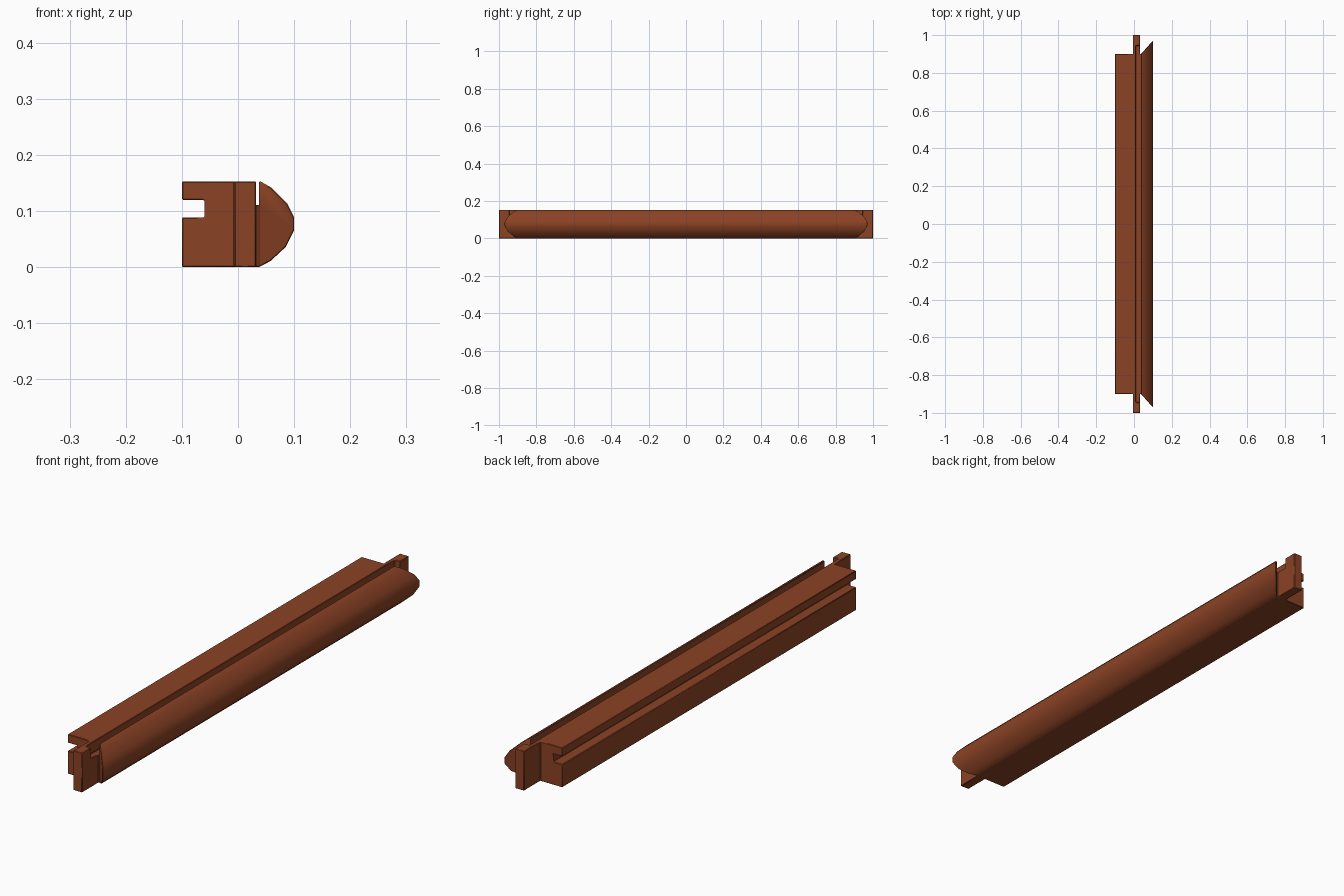
import bpy, math

if "Cube" in bpy.data.objects:
    bpy.data.objects.remove(bpy.data.objects["Cube"])

H = 0.153      # rail height
JOIN = 0.037   # x where the moulding meets the rail

wood = bpy.data.materials.new("reddish_brown_wood")
wood.diffuse_color = (0.26, 0.055, 0.018, 1)
wood.use_nodes = True
wood.node_tree.nodes["Principled BSDF"].inputs["Base Color"].default_value = wood.diffuse_color


def prism(name, profile, end):
    """Extrude an (x, z) profile along y; end(x) gives the half length."""
    n = len(profile)
    verts = [(x, s * end(x), z) for s in (-1, 1) for x, z in profile]
    faces = [tuple(range(n))[::-1], tuple(range(n, 2 * n))]
    faces += [(i, (i + 1) % n, n + (i + 1) % n, n + i) for i in range(n)]
    mesh = bpy.data.meshes.new(name)
    mesh.from_pydata(verts, [], faces)
    import bmesh
    bm = bmesh.new()
    bm.from_mesh(mesh)
    bmesh.ops.recalc_face_normals(bm, faces=bm.faces)
    bm.to_mesh(mesh)
    bm.free()
    mesh.materials.append(wood)
    ob = bpy.data.objects.new(name, mesh)
    bpy.context.collection.objects.link(ob)
    return ob


def box(name, x0, x1, z0, z1, half):
    return prism(name, [(x0, z0), (x1, z0), (x1, z1), (x0, z1)], lambda x: half)


def boolean(target, other, op):
    m = target.modifiers.new(op.lower(), "BOOLEAN")
    m.operation, m.solver, m.object = op, "EXACT", other
    bpy.context.view_layer.objects.active = target
    bpy.ops.object.modifier_apply(modifier=m.name)
    bpy.data.objects.remove(other)


# Main rail with the long groove in its left side
rail = prism("window_rail", [
    (-0.1, 0), (JOIN, 0), (JOIN, H), (-0.1, H),
    (-0.1, 0.12), (-0.06, 0.12), (-0.06, 0.089), (-0.1, 0.089)], lambda x: 0.9)

# Tenons at both ends, one full-length beam
boolean(rail, box("tenon", -0.006, 0.032, 0, H, 1.0), "UNION")

# Glass rebate behind the moulding
boolean(rail, box("rebate_cutter", 0.009, 0.06, 0.111, 0.2, 0.945), "DIFFERENCE")

# Rounded moulding with mitred ends
moulding = prism("moulding", [
    (JOIN, 0), (0.058, 0.011), (0.085, 0.036), (0.1, 0.066), (0.1, 0.089),
    (0.088, 0.113), (0.059, 0.142), (JOIN + 0.003, H), (JOIN, H)],
    lambda x: 0.9 + (x - JOIN) * 1.12)
boolean(rail, moulding, "UNION")

# Slightly eased edges on the timber, smooth curve on the moulding
bevel = rail.modifiers.new("eased_edges", "BEVEL")
bevel.width, bevel.segments = 0.002, 1
bevel.limit_method, bevel.angle_limit = "ANGLE", math.radians(60)
bpy.ops.object.select_all(action="DESELECT")
rail.select_set(True)
bpy.context.view_layer.objects.active = rail
bpy.ops.object.modifier_apply(modifier=bevel.name)
bpy.ops.object.shade_smooth_by_angle(angle=math.radians(40))
